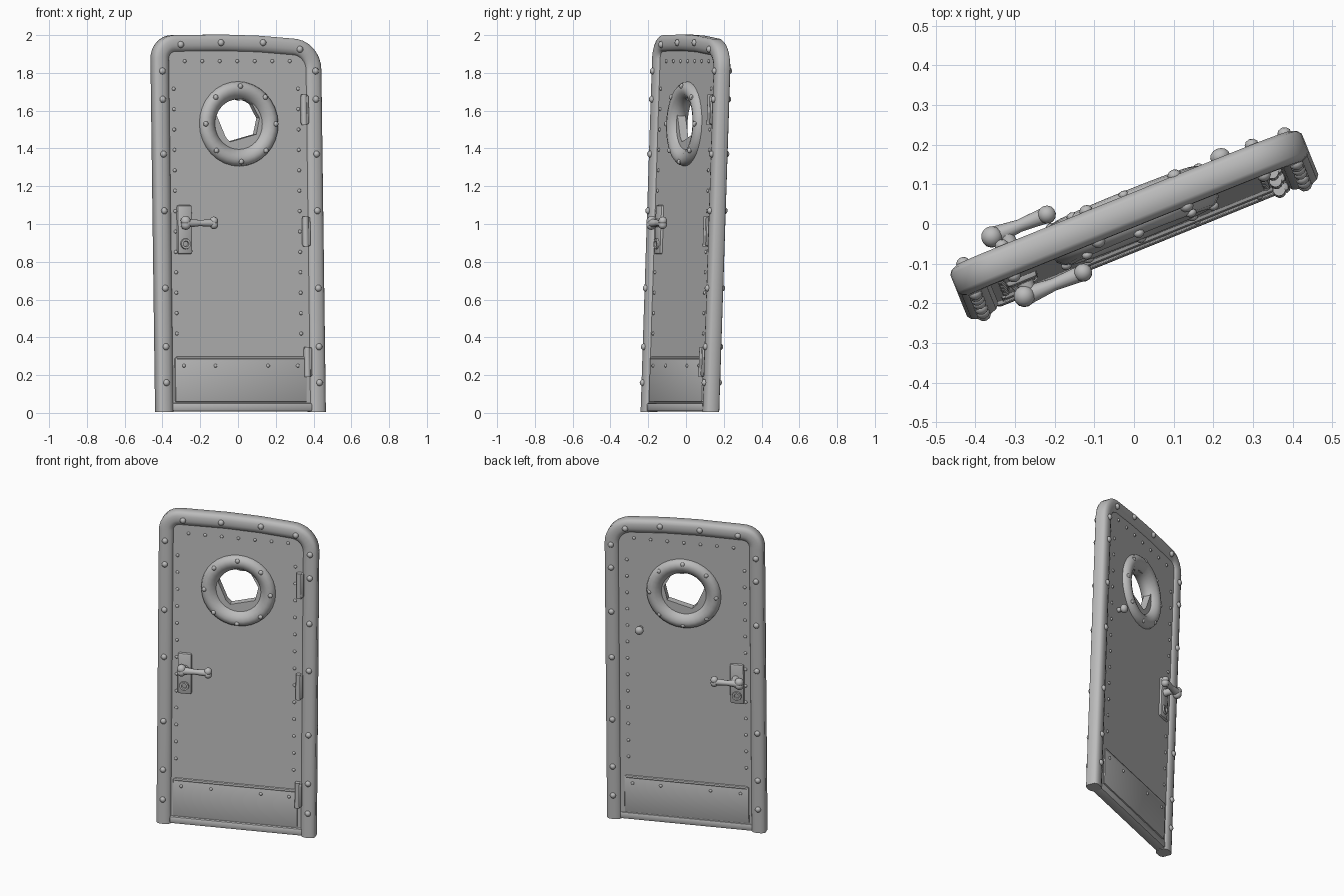
import bpy, bmesh, math
from mathutils import Matrix, Vector

if "Cube" in bpy.data.objects:
    bpy.data.objects.remove(bpy.data.objects["Cube"])

TURN = math.radians(22)
LEAN = 0.035
# The whole door leans back, then is turned about z
SHEAR = Matrix(((1, 0, 0, 0), (0, 1, LEAN, -LEAN), (0, 0, 1, 0), (0, 0, 0, 1)))
POSE = Matrix.Rotation(TURN, 4, 'Z') @ SHEAR

grey = bpy.data.materials.new("grey_paint")
grey.diffuse_color = (0.5, 0.5, 0.5, 1)
grey.use_nodes = True
grey.node_tree.nodes["Principled BSDF"].inputs["Base Color"].default_value = grey.diffuse_color


def finish(name, bm, angle=40):
    bmesh.ops.recalc_face_normals(bm, faces=bm.faces)
    bm.transform(POSE)
    me = bpy.data.meshes.new(name)
    bm.to_mesh(me)
    bm.free()
    ob = bpy.data.objects.new(name, me)
    bpy.context.collection.objects.link(ob)
    me.materials.append(grey)
    bpy.context.view_layer.objects.active = ob
    ob.select_set(True)
    bpy.ops.object.shade_smooth_by_angle(angle=math.radians(angle))
    ob.select_set(False)
    return ob


def arch(d, bottom, n=8):
    """Door outline moved inwards by d, from bottom left over the top to bottom right."""
    hw, top = 0.478 - d, 2.0 - d
    rl, rr = max(0.125 - d, 0.03), max(0.165 - d, 0.06)
    pts = [(-hw, bottom), (-hw, 0.7), (-hw, 1.4)]
    for i in range(n + 1):
        a = math.pi - math.pi / 2 * i / n
        pts.append((-hw + rl + rl * math.cos(a), top - rl + rl * math.sin(a)))
    pts.append((-0.08, top + 0.003))
    pts.append((0.12, top - 0.003))
    for i in range(n + 1):
        a = math.pi / 2 - math.pi / 2 * i / n
        pts.append((hw - rr + rr * math.cos(a), top - 0.018 - rr + rr * math.sin(a)))
    return pts + [(hw, 1.4), (hw, 0.7), (hw, bottom)]


def loft(bm, loops, closed_path):
    """Skin a ring of loops; cap the ends if the path is open."""
    rows = [[bm.verts.new(p) for p in lp] for lp in loops]
    m, k = len(rows), len(rows[0])
    for i in range(m):
        for j in range(k if closed_path else k - 1):
            a, b = rows[i], rows[(i + 1) % m]
            bm.faces.new((a[j], a[(j + 1) % k], b[(j + 1) % k], b[j]))
    if not closed_path:
        bm.faces.new([r[0] for r in rows])
        bm.faces.new([r[-1] for r in rows])


def box(bm, u, v, z, su, sv, sz, bevel=0.008):
    m = Matrix.Translation((u, v, z)) @ Matrix.Diagonal((su, sv, sz, 1))
    vs = bmesh.ops.create_cube(bm, size=1, matrix=m)['verts']
    es = list({e for w in vs for e in w.link_edges})
    bmesh.ops.bevel(bm, geom=es, offset=bevel, segments=2, profile=0.5, affect='EDGES')


def ball(bm, u, v, z, r, flat=1.0, seg=10):
    m = Matrix.Translation((u, v, z)) @ Matrix.Diagonal((1, flat, 1, 1))
    bmesh.ops.create_uvsphere(bm, u_segments=seg, v_segments=seg * 2 // 3, radius=r, matrix=m)


def rod(bm, a, b, r1, r2, seg=12):
    a, b = Vector(a), Vector(b)
    m = Matrix.Translation((a + b) / 2) @ (b - a).to_track_quat('Z', 'Y').to_matrix().to_4x4()
    bmesh.ops.create_cone(bm, cap_ends=True, segments=seg, radius1=r1, radius2=r2,
                          depth=(b - a).length, matrix=m)


# Frame: rounded section swept along the arch
half = [(0.0, 0.024), (0.008, 0.034), (0.024, 0.041), (0.055, 0.041), (0.075, 0.034), (0.086, 0.022)]
section = [(d, -v) for d, v in half] + [(d, v) for d, v in reversed(half)]
bm = bmesh.new()
loft(bm, [[(u, v, z) for u, z in arch(d, 0.005)] for d, v in section], False)
finish("frame", bm, 50)

# Threshold
bm = bmesh.new()
box(bm, 0, 0, 0.03, 0.80, 0.066, 0.046, 0.012)
finish("threshold", bm)

# Panel with the rough opening
PC = (0.003, 1.53)
hole = [(-0.125, 0.10), (-0.04, 0.14), (0.01, 0.125), (0.065, 0.13), (0.12, 0.03),
        (0.10, -0.055), (-0.05, -0.095), (-0.075, -0.07), (-0.135, 0.07)]
FRONT, BACK = -0.02, 0.026
bm = bmesh.new()
edges = []
for lp in (arch(0.083, 0.045), [(PC[0] + a, PC[1] + b) for a, b in hole]):
    vs = [bm.verts.new((u, FRONT, z)) for u, z in lp]
    edges += [bm.edges.new((vs[i], vs[(i + 1) % len(vs)])) for i in range(len(vs))]
bmesh.ops.triangle_fill(bm, use_beauty=True, edges=edges)
geo = bmesh.ops.extrude_face_region(bm, geom=bm.faces[:])['geom']
bmesh.ops.translate(bm, vec=(0, BACK - FRONT, 0),
                    verts=[g for g in geo if isinstance(g, bmesh.types.BMVert)])
finish("door_panel", bm, 30)

# Kick plates with a raised top lip, on both faces
bm = bmesh.new()
for v in (FRONT, BACK):
    box(bm, -0.005, v, 0.175, 0.75, 0.016, 0.235, 0.006)
    rod(bm, (-0.37, v, 0.287), (0.36, v, 0.287), 0.011, 0.011, 8)
finish("kick_plates", bm)

# Porthole ring
prof = [(0.225, 0.018), (0.22, 0.036), (0.205, 0.050), (0.185, 0.055), (0.162, 0.048), (0.143, 0.032), (0.13, 0.012)]
prof = [(r, -v) for r, v in prof] + [(r, v + 0.006) for r, v in reversed(prof)]
bm = bmesh.new()
N = 32
loft(bm, [[(PC[0] + r * math.cos(2 * math.pi * i / N), v, PC[1] + r * math.sin(2 * math.pi * i / N))
           for i in range(N)] for r, v in prof], True)
finish("porthole_ring", bm, 60)

# Rivets
bm = bmesh.new()
for s in (-1, 1):
    for z in (0.16, 0.35, 0.66, 1.07, 1.37, 1.66, 1.81):
        for u in (-0.437, 0.437):
            ball(bm, u, s * 0.041, z, 0.018, 0.9)
    for u, z in ((-0.33, 1.95), (-0.10, 1.96), (0.14, 1.96), (0.35, 1.925)):
        ball(bm, u, s * 0.041, z, 0.018, 0.9)
    for i in range(8):
        a = math.pi / 4 * i
        ball(bm, PC[0] + 0.2 * math.cos(a), s * 0.052, PC[1] + 0.2 * math.sin(a), 0.014, 0.8)
finish("frame_rivets", bm)

bm = bmesh.new()
for v in (FRONT, BACK):
    for i in range(13):
        for u in (-0.365, 0.345):
            ball(bm, u, v, 0.42 + i * 0.108, 0.010, 0.8, 8)
    for i in range(7):
        ball(bm, -0.3 + i * 0.1, v, 1.862, 0.010, 0.8, 8)
    for u in (-0.33, -0.15, 0.15, 0.32):
        ball(bm, u, v + math.copysign(0.008, v), 0.25, 0.010, 0.8, 8)
finish("panel_rivets", bm)

# Bone-shaped handles with lock plates
for name, v, reach, u0, u1 in (("front", FRONT, -0.046, -0.325, -0.165), ("back", BACK, 0.078, -0.345, -0.195)):
    bm = bmesh.new()
    box(bm, -0.315, v, 0.97, 0.085, 0.03, 0.26, 0.012)
    finish(name + "_lock_plate", bm)
    bm = bmesh.new()
    h = v + reach
    mid = (u0 + u1) / 2
    rod(bm, (u0, h, 1.005), (mid, h, 1.005), 0.025, 0.016)
    rod(bm, (mid, h, 1.005), (u1, h, 1.005), 0.016, 0.021)
    for dz in (-0.009, 0.011):
        ball(bm, u0, h, 1.005 + dz, 0.027, 1, 14)
        ball(bm, u1, h, 1.005 + dz, 0.023, 1, 14)
    rod(bm, (-0.31, v, 1.005), (-0.31, h, 1.005), 0.024, 0.018)
    finish(name + "_handle", bm, 60)
    # Keyhole collar
    bm = bmesh.new()
    s = math.copysign(1, v)
    loft(bm, [[(-0.315 + r * math.cos(math.pi * i / 8), v + s * d, 0.895 + r * math.sin(math.pi * i / 8))
               for i in range(16)] for r, d in ((0.03, 0.01), (0.027, 0.024), (0.016, 0.024), (0.012, 0.01))], True)
    finish(name + "_keyhole_collar", bm)

# Hinges
bm = bmesh.new()
for z in (1.605, 0.96, 0.27):
    box(bm, 0.378, -0.026, z, 0.042, 0.036, 0.155, 0.010)
    rod(bm, (0.372, -0.034, z - 0.08), (0.372, -0.034, z + 0.08), 0.016, 0.016)
finish("hinges", bm)

# Round knob on the back
bm = bmesh.new()
rod(bm, (0.265, BACK, 1.275), (0.265, BACK + 0.03, 1.275), 0.014, 0.012)
ball(bm, 0.265, BACK + 0.04, 1.275, 0.026, 0.85, 14)
finish("back_knob", bm)
